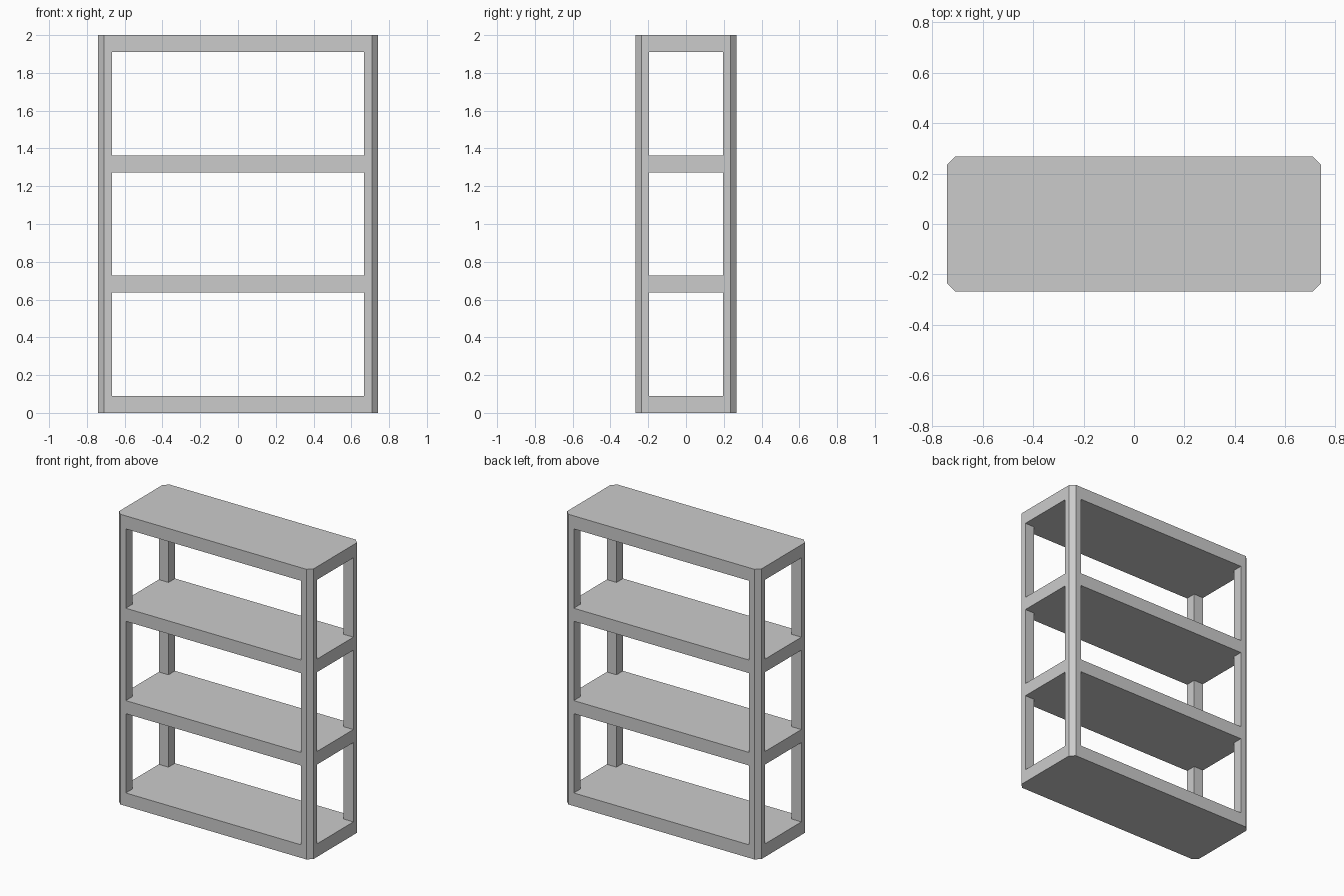
import bpy, bmesh

if "Cube" in bpy.data.objects:
    bpy.data.objects.remove(bpy.data.objects["Cube"])

X, Y, H = 0.742, 0.268, 2.0      # half width, half depth, height
CH = 0.032                       # corner chamfer
PX, PY = 0.668, 0.197            # inner corner of the posts
BOARD = 0.09                     # shelf thickness
BAYS = 3
GAP = (H - BOARD * (BAYS + 1)) / BAYS


def corners(quarter):
    """Mirror a first-quadrant outline (counter-clockwise) into all four quadrants."""
    q2 = [(-x, y) for x, y in reversed(quarter)]
    q3 = [(-x, -y) for x, y in quarter]
    q4 = [(x, -y) for x, y in reversed(quarter)]
    return quarter + q2 + q3 + q4


def prisms(name, outline, spans):
    """One object holding an upright prism for each (bottom, top) span."""
    bm = bmesh.new()
    for z0, z1 in spans:
        low = [bm.verts.new((x, y, z0)) for x, y in outline]
        high = [bm.verts.new((x, y, z1)) for x, y in outline]
        bm.faces.new(low[::-1])
        bm.faces.new(high)
        n = len(outline)
        for i in range(n):
            j = (i + 1) % n
            bm.faces.new((low[i], low[j], high[j], high[i]))
    mesh = bpy.data.meshes.new(name)
    bm.to_mesh(mesh)
    bm.free()
    obj = bpy.data.objects.new(name, mesh)
    bpy.context.collection.objects.link(obj)
    return obj


# Solid body with chamfered upright corners
body = prisms("shelving_frame", corners([(X, Y - CH), (X - CH, Y)]), [(0, H)])

# Cross-shaped openings: leave four square posts between the shelf boards
reach = 0.2
cross = corners([(X + reach, PY), (PX, PY), (PX, Y + reach)])
spans = [(BOARD + i * (BOARD + GAP), (i + 1) * (BOARD + GAP)) for i in range(BAYS)]
cutter = prisms("bay_cutter", cross, spans)
cutter.hide_render = True

# Cut the bays, then discard the helper
cut = body.modifiers.new("bays", 'BOOLEAN')
cut.operation = 'DIFFERENCE'
cut.solver = 'EXACT'
cut.object = cutter
bpy.context.view_layer.objects.active = body
bpy.ops.object.modifier_apply(modifier=cut.name)
bpy.data.objects.remove(cutter)
